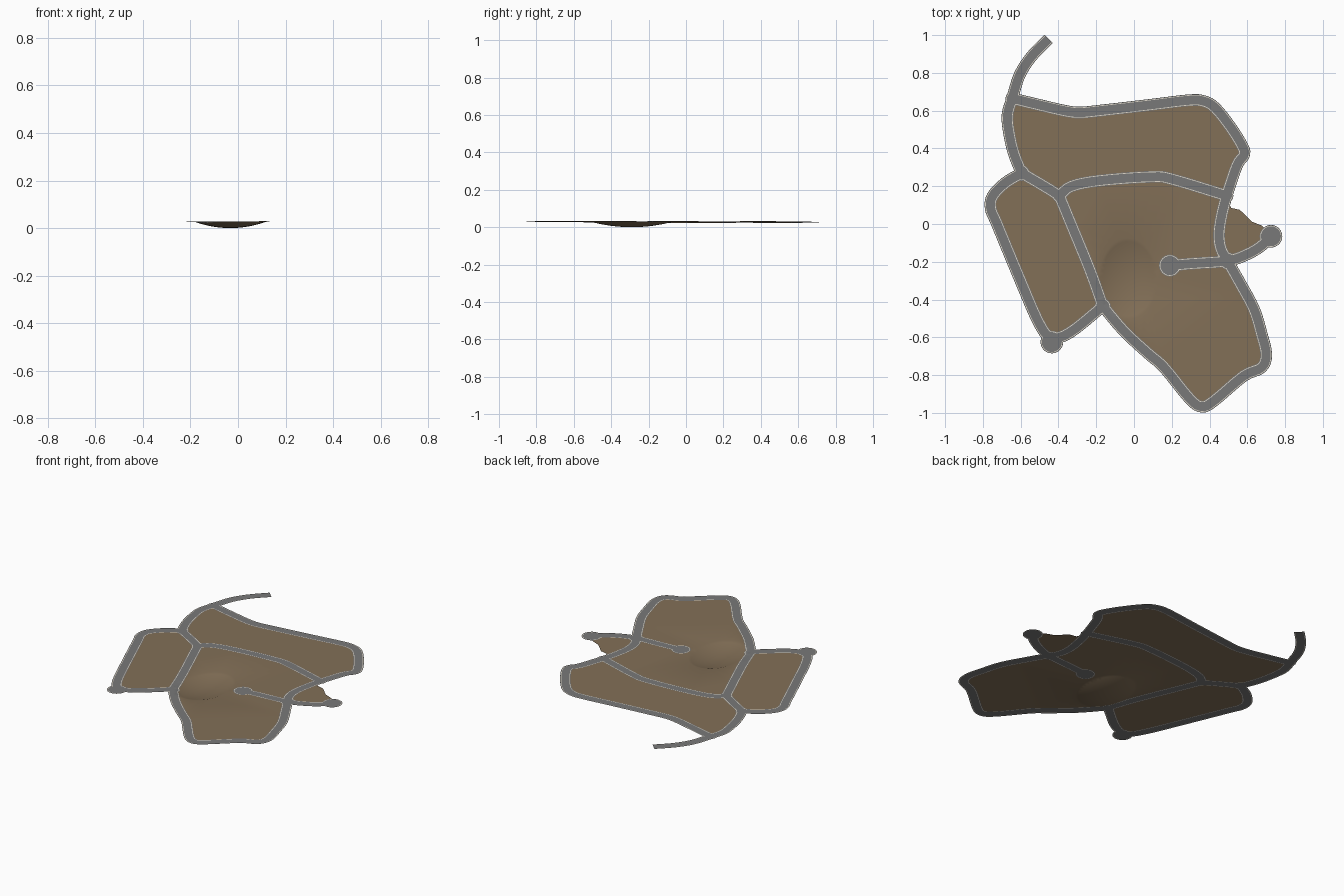
import bpy, math
from mathutils import Vector
from mathutils.geometry import delaunay_2d_cdt

if "Cube" in bpy.data.objects:
    bpy.data.objects.remove(bpy.data.objects["Cube"])

HALF, LINE, LANE = 0.031, 0.0275, 0.0238      # road half widths: verge, painted line, asphalt
PIT, PIT_R = (-0.03, -0.29), (0.155, 0.215)   # sunken pond bed

# Junctions
NW, W, M, S = (-.645, .665), (-.595, .27), (-.395, .15), (-.165, -.435)
NE, E = (.49, .15), (.495, -.195)


def smooth(pts, n=4):
    """Catmull-Rom curve through the points."""
    p = [Vector(q) for q in pts]
    p = [2 * p[0] - p[1]] + p + [2 * p[-1] - p[-2]]
    out = []
    for i in range(1, len(p) - 2):
        a, b, c, d = p[i - 1:i + 3]
        for k in range(n):
            t = k / n
            out.append(0.5 * (2 * b + (c - a) * t + (2 * a - 5 * b + 4 * c - d) * t * t
                              + (3 * b - a - 3 * c + d) * t ** 3))
    return out + [p[-2]]


# Road centre lines
stub = smooth([(-.452, .98), (-.54, .89), (-.605, .79), NW])
west = smooth([NW, (-.67, .575), (-.66, .475), (-.635, .37), W])
north = smooth([NW, (-.5, .63), (-.37, .6), (-.29, .59), (-.18, .6), (.08, .63), (.29, .655),
                (.37, .65), (.43, .615), (.51, .515), (.575, .41), (.582, .365), (.545, .31), NE])
east = smooth([NE, (.465, .05), (.45, -.05), (.46, -.13), E])
middle = smooth([M, (-.33, .2), (-.18, .23), (.1, .25), (.21, .235), NE])
link = smooth([W, (-.475, .2), M])
spine = smooth([M, (-.35, .04), (-.235, -.24), S])
loop = smooth([W, (-.685, .215), (-.75, .145), (-.758, .08), (-.725, 0), (-.605, -.29),
               (-.505, -.52), (-.44, -.6), (-.34, -.575), S])
south = smooth([S, (-.05, -.57), (.08, -.69), (.16, -.76), (.295, -.925), (.36, -.967),
                (.425, -.935), (.58, -.805), (.675, -.76), (.70, -.69), (.675, -.58),
                (.635, -.45), (.56, -.31), E])
lane = smooth([(.19, -.22), (.3, -.21), E, (.6, -.16), (.675, -.115), (.725, -.065)])
roads = [stub, west, north, east, middle, link, spine, loop, south, lane]
# Turning circles and widened junctions: centre, radius
discs = [((.19, -.22), .058), ((.725, -.065), .06), ((-.435, -.625), .06),
         (NW, .035), (W, .042), (M, .038), (S, .042), (NE, .036), (E, .046)]

verts, faces, kinds = [], [], []


def add_poly(pts, kind):
    pts = [Vector(p) for p in pts]
    area = sum(a.x * b.y - b.x * a.y for a, b in zip(pts, pts[1:] + pts[:1]))
    if area < 0:
        pts.reverse()
    faces.append(list(range(len(verts), len(verts) + len(pts))))
    verts.extend(pts)
    kinds.append(kind)


def ribbon(path, half, kind):
    sides = []
    for i, p in enumerate(path):
        t = (path[min(i + 1, len(path) - 1)] - path[max(i - 1, 0)]).normalized()
        n = Vector((-t.y, t.x)) * half
        sides.append((p + n, p - n))
    for (a, b), (c, d) in zip(sides, sides[1:]):
        add_poly([a, b, d, c], kind)


def disc(c, r, kind):
    add_poly([(c[0] + r * math.cos(k * math.tau / 24), c[1] + r * math.sin(k * math.tau / 24))
              for k in range(24)], kind)


# Ground blocks: everything inside the ring of roads, plus the small plot on the right
add_poly(west[:-1] + loop[:-1] + south[:-1] + east[::-1][:-1] + north[::-1][:-1], 0)
add_poly([(.49, .13), (.515, .085), (.56, .075), (.625, .012), (.68, -.01), (.725, -.065),
          (.675, -.115), (.6, -.16), (.495, -.195), (.45, -.05), (.465, .05)], 0)
# Verge, painted line and asphalt layers; the highest kind wins where they overlap
for kind, half in ((1, HALF), (2, LINE), (3, LANE)):
    for path in roads:
        ribbon(path, half, kind)
    for c, r in discs:
        disc(c, r - (HALF - half), kind)
# Extra points that shape the pit
for i in range(13):
    for k in range(40):
        a, r = k * math.tau / 40 + i * 0.08, i / 12
        verts.append(Vector((PIT[0] + PIT_R[0] * r * math.cos(a), PIT[1] + PIT_R[1] * r * math.sin(a))))
        if i == 0:
            break

cv, _, cf, _, _, orig = delaunay_2d_cdt(verts, [], faces, 1, 1e-5)


def height(p):
    r2 = ((p.x - PIT[0]) / PIT_R[0]) ** 2 + ((p.y - PIT[1]) / PIT_R[1]) ** 2
    return 0.028 + 0.0065 * p.x - 0.0278 * max(0, 1 - r2)


def material(name, col):
    m = bpy.data.materials.new(name)
    m.diffuse_color = (*col, 1)
    m.use_nodes = True
    m.node_tree.nodes["Principled BSDF"].inputs["Base Color"].default_value = m.diffuse_color
    return m


earth = material("earth", (.225, .16, .095))
asphalt = material("asphalt", (.19, .19, .19))
paint = material("pale_line", (.75, .70, .60))


def build(name, wanted, mat):
    used, polys = {}, []
    for f, o in zip(cf, orig):
        if o and max(kinds[i] for i in o) in wanted:
            polys.append([used.setdefault(v, len(used)) for v in f])
    me = bpy.data.meshes.new(name)
    me.from_pydata([(cv[v].x, cv[v].y, height(cv[v])) for v in used], [], polys)
    me.materials.append(mat)
    me.shade_smooth()
    bpy.context.collection.objects.link(bpy.data.objects.new(name, me))


build("ground", (0,), earth)
build("roads", (1, 3), asphalt)
build("edge_lines", (2,), paint)
